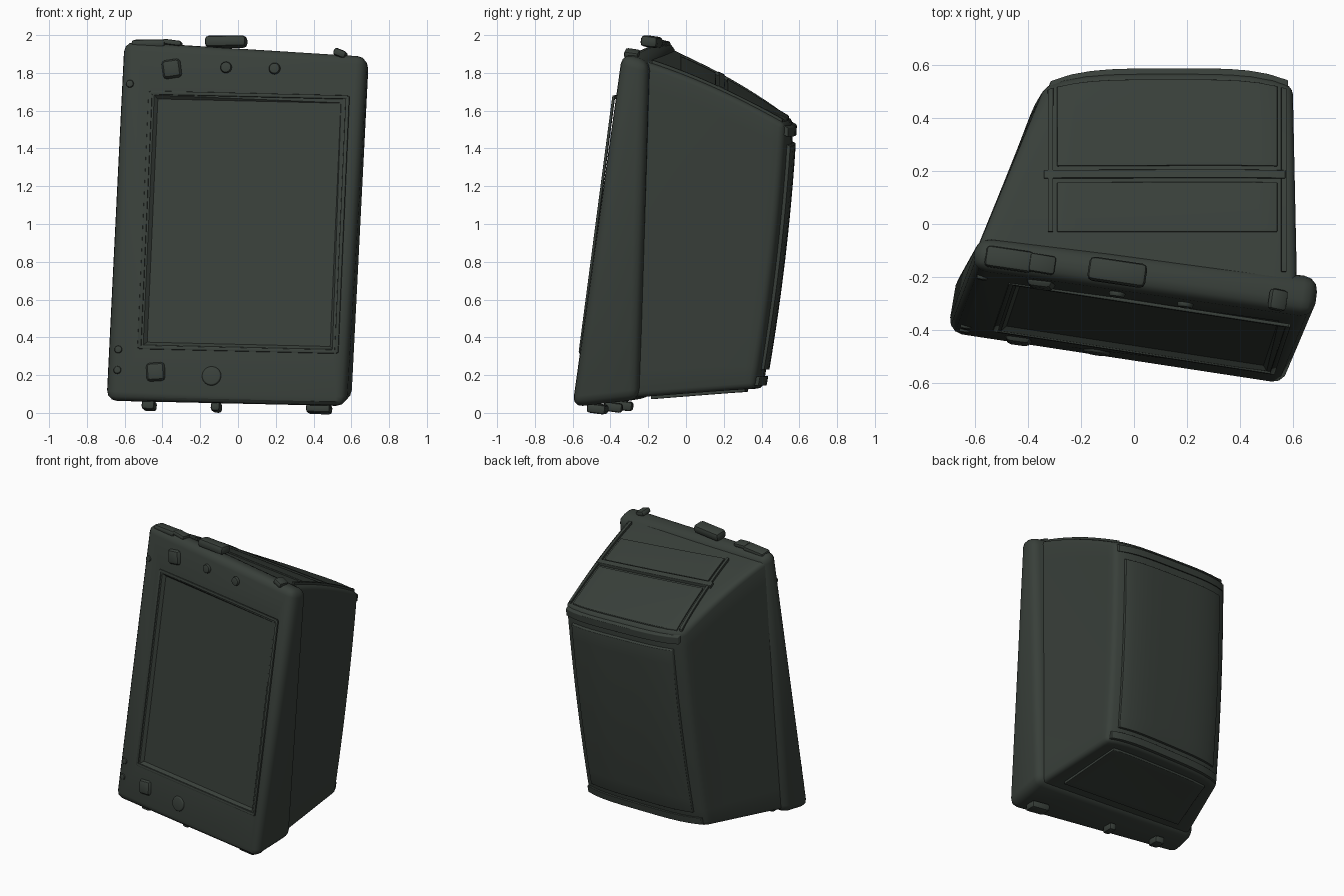
import bpy, bmesh
from math import radians
from mathutils import Vector, Matrix

if "Cube" in bpy.data.objects:
    bpy.data.objects.remove(bpy.data.objects["Cube"])

mat = bpy.data.materials.new("dark_grey_green")
mat.diffuse_color = (0.04, 0.05, 0.042, 1)
mat.use_nodes = True
mat.node_tree.nodes["Principled BSDF"].inputs["Base Color"].default_value = mat.diffuse_color

# Corner order: front BL, BR, TR, TL then back BL, BR, TR, TL
PLATE = [(-.705, -.415, .06), (.57, -.61, .03), (.68, -.345, 1.90), (-.61, -.165, 1.975),
         (-.665, -.18, .08), (.605, -.25, .07), (.70, -.20, 1.86), (-.59, -.045, 1.955)]
HOUSING = [(-.64, -.21, .10), (.56, -.29, .08), (.615, -.22, 1.86), (-.585, -.08, 1.93),
           (-.41, .355, .13), (.53, .36, .13), (.60, .52, 1.53), (-.335, .52, 1.56)]


def finish(ob, bevel=0.0, segments=3):
    """Bevel, bake modifiers, smooth by angle and colour."""
    if bevel:
        m = ob.modifiers.new("bevel", 'BEVEL')
        m.width, m.segments, m.limit_method = bevel, segments, 'ANGLE'
        m.angle_limit = radians(35)
    bpy.ops.object.select_all(action='DESELECT')
    ob.select_set(True)
    bpy.context.view_layer.objects.active = ob
    bpy.ops.object.convert(target='MESH')
    bpy.ops.object.shade_smooth_by_angle(angle=radians(35))
    ob.data.materials.clear()
    ob.data.materials.append(mat)
    return ob


def to_object(name, bm):
    bmesh.ops.recalc_face_normals(bm, faces=bm.faces)
    me = bpy.data.meshes.new(name)
    bm.to_mesh(me)
    bm.free()
    ob = bpy.data.objects.new(name, me)
    bpy.context.collection.objects.link(ob)
    return ob


def warp_box(name, c, lo, hi, bevel, bulge=0.0, lift=0.0, cuts=0, square=False):
    """Box covering lo..hi of the (u, v, w) space spanned by eight corners.
    With square, u and w are given as world x and y on the top deck."""
    c = [Vector(p) for p in c]
    bm = bmesh.new()
    bmesh.ops.create_cube(bm, size=1)
    if cuts:
        bmesh.ops.subdivide_edges(bm, edges=bm.edges[:], cuts=cuts, use_grid_fill=True)
    for vert in bm.verts:
        u, v, w = (lo[i] + (hi[i] - lo[i]) * (vert.co[i] + .5) for i in range(3))
        if square:
            x, y, u, w = u, w, .5, .5
            for _ in range(8):
                f, b = c[3].lerp(c[2], u), c[7].lerp(c[6], u)
                w = (y - f.y) / (b.y - f.y)
                l, r = c[3].lerp(c[7], w), c[2].lerp(c[6], w)
                u = (x - l.x) / (r.x - l.x)
        f = c[0].lerp(c[1], u).lerp(c[3].lerp(c[2], u), v)
        b = c[4].lerp(c[5], u).lerp(c[7].lerp(c[6], u), v)
        vert.co = f.lerp(b, w)
        vert.co.y += bulge * w ** 4 * (1 - (2 * u - 1) ** 4) + .02 * (cuts > 0) * w ** 4 * 4 * v * (1 - v)
        vert.co.z += lift * v * 4 * w * (1 - w)
    return finish(to_object(name, bm), bevel)


# Local frame of the front face: x across, y up, z outward
BL, BR, TL = (Vector(PLATE[i]) for i in (0, 1, 3))
ax = (BR - BL).normalized()
az = ax.cross(TL - BL).normalized()
ay = az.cross(ax)
FACE = Matrix.Translation(BL) @ Matrix((ax, ay, az)).transposed().to_4x4()


def face_box(name, x, y, z, size, bevel=.012, turn=0, tip=1.0):
    """Box set on the front face; tip scales its outer end."""
    bm = bmesh.new()
    bmesh.ops.create_cube(bm, size=1)
    for v in bm.verts:
        k = tip if v.co.z > 0 else 1
        v.co = Vector((v.co.x * size[0] * k, v.co.y * size[1] * k, v.co.z * size[2]))
    bm.transform(FACE @ Matrix.Translation((x, y, z)) @ Matrix.Rotation(radians(turn), 4, 'Z'))
    return finish(to_object(name, bm), bevel, 2)


def face_disc(name, x, y, r, h):
    bm = bmesh.new()
    bmesh.ops.create_cone(bm, cap_ends=True, segments=20, radius1=r, radius2=r * .85, depth=h)
    bm.transform(FACE @ Matrix.Translation((x, y, 0)))
    return finish(to_object(name, bm), .004, 2)


# Wedge-shaped front plate with a shallow recessed screen
plate = warp_box("front_plate", PLATE, (0, 0, 0), (1, 1, 1), .055)
bm = bmesh.new()
bmesh.ops.create_cube(bm, size=1)
for v in bm.verts:
    k = .09 if v.co.z > 0 else 0
    v.co = Vector((.70 + v.co.x * (.98 + k), .975 + v.co.y * (1.30 + k), -.02 if v.co.z < 0 else .03))
bm.transform(FACE)
cutter = to_object("screen_cutter", bm)
cutter.hide_render = True
cut = plate.modifiers.new("screen", 'BOOLEAN')
cut.object, cut.operation, cut.solver = cutter, 'DIFFERENCE', 'EXACT'
finish(plate)
bpy.data.objects.remove(cutter)

# Thin bezel lip around the screen
for side, x, y, w, h in [("left", .172, .975, .02, 1.37), ("right", 1.228, .975, .02, 1.37),
                         ("top", .70, 1.655, 1.06, .02), ("bottom", .70, .295, 1.06, .02)]:
    face_box("screen_lip_" + side, x, y, -.002, (w, h, .014), .004)

# Knobs, buttons and screws on the front
face_box("upper_knob", .28, 1.785, 0, (.11, .11, .04), .018, 10, .8)
face_box("lower_knob", .265, .165, 0, (.11, .11, .04), .018, 5, .8)
face_disc("lower_button", .565, .15, .055, .018)
for i, x in enumerate((.57, .83)):
    face_disc(f"upper_button_{i}", x, 1.80, .032, .018)
for i, y in enumerate((.17, .28, 1.70)):
    face_disc(f"side_screw_{i}", .06, y, .022, .016)

# Clips along the top edge, small feet along the bottom edge
face_box("top_left_clip", .145, 1.922, -.055, (.18, .04, .08), .015, 2)
face_box("top_left_clip_tip", .27, 1.93, -.055, (.10, .028, .07), .01, -6)
face_box("top_middle_clip", .555, 1.945, -.065, (.22, .06, .09), .02, 2)
face_box("top_right_nub", 1.17, 1.895, -.06, (.07, .04, .08), .015, -20)
face_box("corner_nub", 1.275, 1.77, -.09, (.04, .12, .07), .015)
for i, (x, w, y) in enumerate(((.22, .07, .0), (.58, .05, .0), (1.13, .13, .005))):
    face_box(f"bottom_foot_{i}", x, y, -.12, (w, .05, .10), .015)

# Tapered housing with a bowed back and sloping top
args = dict(bulge=.05, lift=.025, cuts=11)
warp_box("housing", HOUSING, (0, 0, -.1), (1, 1, 1), .03, **args)

# Raised panels and ribs on the back and bottom
warp_box("back_panel", HOUSING, (.07, .07, .97), (.93, .92, 1.02), .012, **args)
warp_box("back_top_rib", HOUSING, (.02, .955, .97), (.98, .99, 1.02), .012, **args)
warp_box("back_bottom_rib", HOUSING, (.02, .01, .97), (.98, .045, 1.02), .012, **args)
warp_box("bottom_panel", HOUSING, (.1, -.010, .15), (.9, .02, .9), .008, **args)

# Rectangular top deck: two panels split by a cross rib, framed by side ribs
for name, x0, x1, y0, y1, t in [("top_rear_panel", -.29, .54, .215, .50, 1.006),
                                ("top_front_panel", -.29, .54, -.03, .155, 1.006),
                                ("top_cross_rib", -.34, .57, .17, .20, 1.012),
                                ("top_left_rib", -.325, -.305, -.03, .50, 1.010),
                                ("top_right_rib", .555, .575, -.18, .50, 1.010)]:
    warp_box(name, HOUSING, (x0, .98, y0), (x1, t, y1), .005, square=True, **args)
